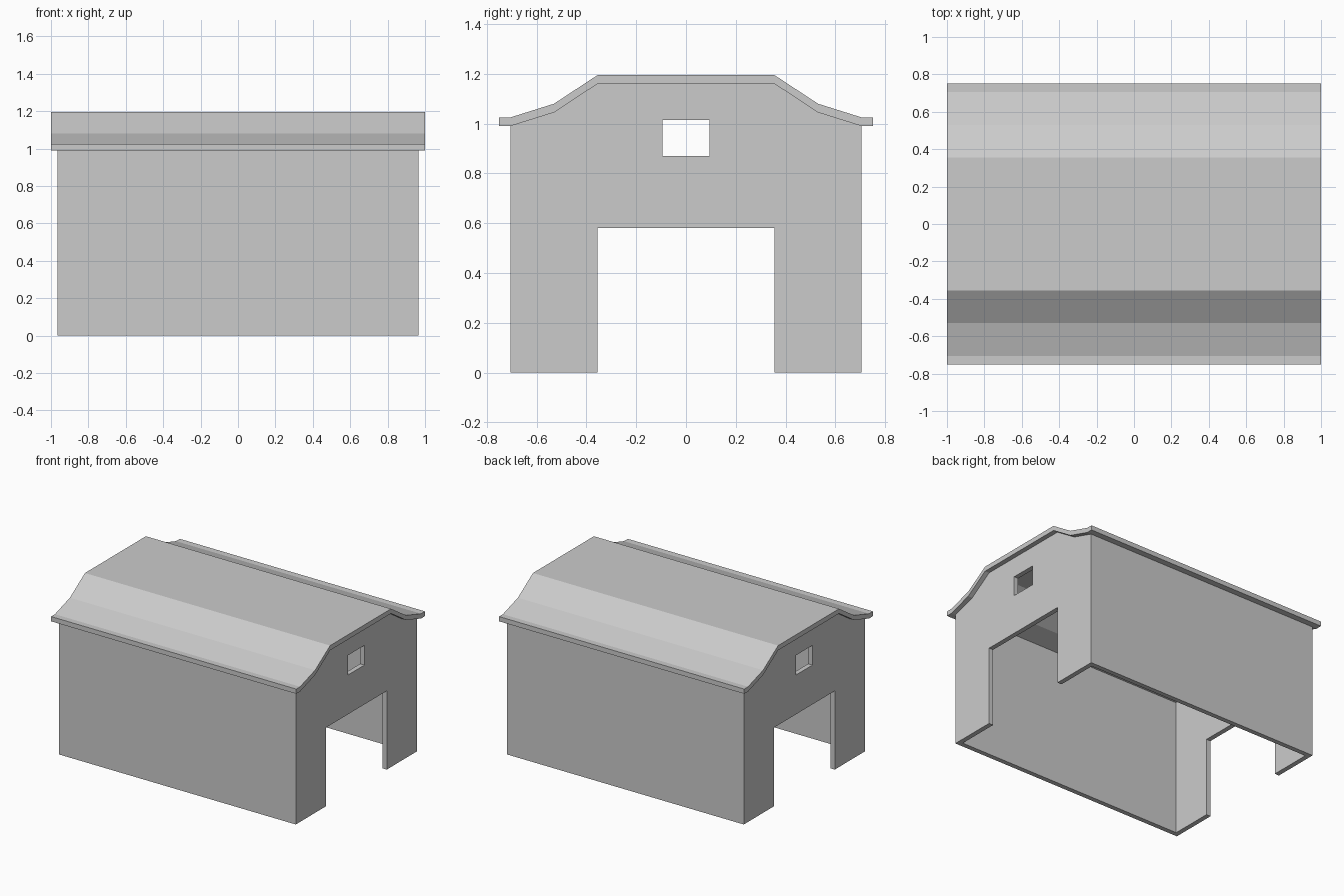
import bpy, bmesh

if "Cube" in bpy.data.objects:
    bpy.data.objects.remove(bpy.data.objects["Cube"])

T = 0.035            # wall and roof thickness
WALL_X, WALL_Y = 0.965, 0.705


def prism(name, profile, half_length):
    """Extrude a (y, z) outline along x, centred on x = 0."""
    bm = bmesh.new()
    face = bm.faces.new([bm.verts.new((-half_length, y, z)) for y, z in profile])
    new = bmesh.ops.extrude_face_region(bm, geom=[face])["geom"]
    verts = [v for v in new if isinstance(v, bmesh.types.BMVert)]
    bmesh.ops.translate(bm, verts=verts, vec=(2 * half_length, 0, 0))
    bmesh.ops.recalc_face_normals(bm, faces=bm.faces)
    mesh = bpy.data.meshes.new(name)
    bm.to_mesh(mesh)
    bm.free()
    obj = bpy.data.objects.new(name, mesh)
    bpy.context.collection.objects.link(obj)
    return obj


def rect(half_width, z0, z1):
    return [(-half_width, z0), (half_width, z0), (half_width, z1), (-half_width, z1)]


def cut(obj, cutter):
    """Subtract a cutter and remove it."""
    cutter.hide_render = True
    mod = obj.modifiers.new("cut", 'BOOLEAN')
    mod.operation, mod.solver, mod.object = 'DIFFERENCE', 'EXACT', cutter
    bpy.context.view_layer.objects.active = obj
    bpy.ops.object.modifier_apply(modifier=mod.name)
    bpy.data.objects.remove(cutter)


# Underside of the flared roof, mirrored across y = 0
half = [(0.75, 0.99), (WALL_Y, 0.99), (0.53, 1.045), (0.355, 1.16)]
under = half + [(-y, z) for y, z in reversed(half)]

# Roof slab
prism("roof", under + [(y, z + T) for y, z in reversed(under)], 1.0)

# Hollow walls, open below, with a doorway and a window at both ends
walls = prism("walls", [(WALL_Y, 0)] + under[1:-1] + [(-WALL_Y, 0)], WALL_X)
cut(walls, prism("interior_cutter", rect(WALL_Y - T, -0.2, 1.4), WALL_X - T))
cut(walls, prism("doorway_cutter", rect(0.355, -0.2, 0.58), 1.2))
cut(walls, prism("window_cutter", rect(0.095, 0.87, 1.015), 1.2))
